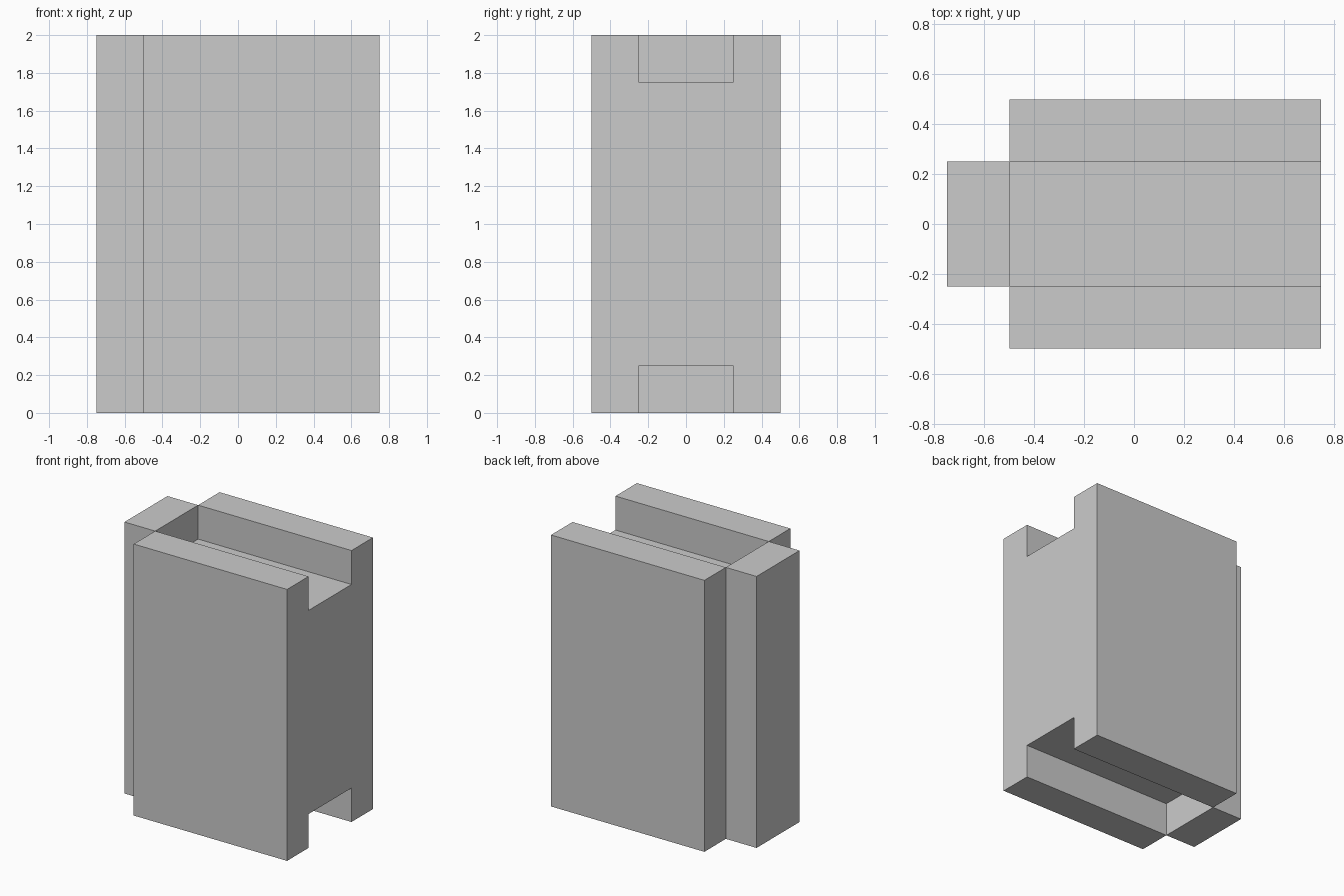
import bpy, bmesh
from mathutils import Vector

if "Cube" in bpy.data.objects:
    bpy.data.objects.remove(bpy.data.objects["Cube"])


def prism(name, profile, start, end):
    """Extrude a (y, z) profile along x from start to end."""
    bm = bmesh.new()
    face = bm.faces.new([bm.verts.new((start, y, z)) for y, z in profile])
    grown = bmesh.ops.extrude_face_region(bm, geom=[face], use_keep_orig=True)["geom"]
    moved = [v for v in grown if isinstance(v, bmesh.types.BMVert)]
    bmesh.ops.translate(bm, verts=moved, vec=Vector((end - start, 0, 0)))
    bmesh.ops.recalc_face_normals(bm, faces=bm.faces)
    mesh = bpy.data.meshes.new(name)
    bm.to_mesh(mesh)
    bm.free()
    obj = bpy.data.objects.new(name, mesh)
    bpy.context.collection.objects.link(obj)
    return obj


HEIGHT, HALF, SLOT, DEPTH = 2.0, 0.5, 0.25, 0.25

# Block with a groove running along its top and bottom
right_half = [(SLOT, DEPTH), (SLOT, 0), (HALF, 0),
              (HALF, HEIGHT), (SLOT, HEIGHT), (SLOT, HEIGHT - DEPTH)]
left_half = [(-y, z) for y, z in reversed(right_half)]
prism("grooved_block", right_half + left_half, -0.5, 0.75)

# Full-height tongue that closes the groove ends
prism("tongue", [(-SLOT, 0), (SLOT, 0), (SLOT, HEIGHT), (-SLOT, HEIGHT)], -0.75, -0.5)
